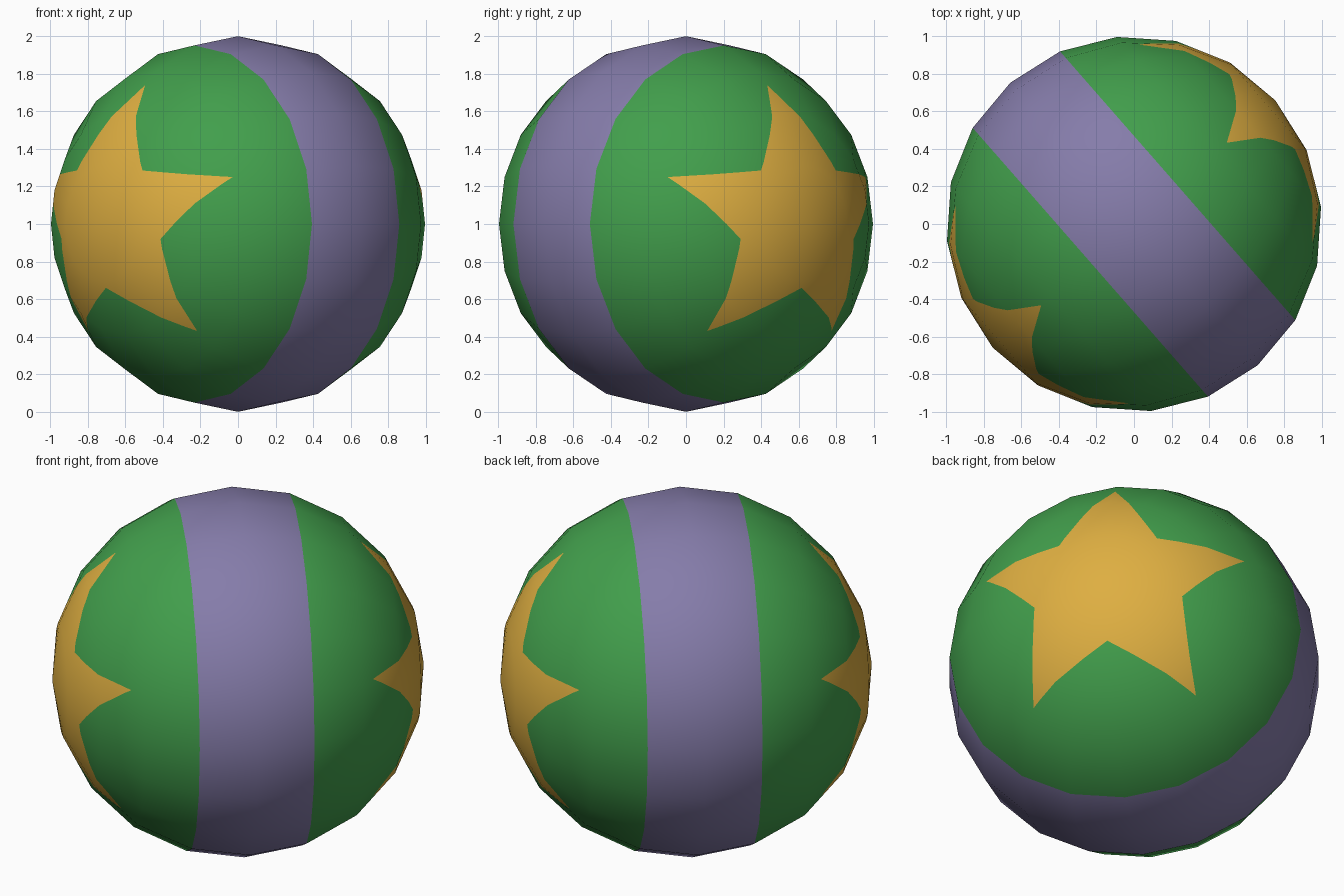
import bpy, bmesh, math
from mathutils import Vector

if "Cube" in bpy.data.objects:
    bpy.data.objects.remove(bpy.data.objects["Cube"])

# star outline seen along the ball's axis (right half, then mirrored)
half = [(0, .74), (.265, .285), (.70, .25), (.40, -.08), (.44, -.57), (0, -.34)]
star = half + [(-x, y) for x, y in half[-2:0:-1]]
edges = list(zip(star, star[1:] + star[:1]))


def in_star(p):
    inside = False
    for (x1, y1), (x2, y2) in edges:
        if (y1 > p.y) != (y2 > p.y) and p.x < x1 + (p.y - y1) * (x2 - x1) / (y2 - y1):
            inside = not inside
    return inside


def material(name, colour):
    m = bpy.data.materials.new(name)
    m.diffuse_color = (*colour, 1)
    m.use_nodes = True
    m.node_tree.nodes["Principled BSDF"].inputs["Base Color"].default_value = m.diffuse_color
    return m


# ball: 20 x 10 sphere whose axis runs through the two stars
bm = bmesh.new()
bmesh.ops.create_uvsphere(bm, u_segments=20, v_segments=10, radius=1)

# cut the star outlines into both end caps
for (x1, y1), (x2, y2) in edges:
    cap = [f for f in bm.faces if abs(f.calc_center_median().z) > .58]
    geom = cap + list({e for f in cap for e in f.edges}) + list({v for f in cap for v in f.verts})
    bmesh.ops.bisect_plane(bm, geom=geom, dist=1e-5, plane_co=(x1, y1, 0),
                           plane_no=Vector((y1 - y2, x2 - x1, 0)).normalized())

# colour by rule: middle band, star caps, rest
for f in bm.faces:
    f.smooth = True
    c = f.calc_center_median()
    if abs(c.z) < math.sin(math.radians(18)):
        f.material_index = 1
    elif abs(c.z) > .58 and in_star(c):
        f.material_index = 2

me = bpy.data.meshes.new("ball")
bm.to_mesh(me)
bm.free()
for m in (material("green", (.054, .345, .072)),
          material("purple", (.235, .202, .402)),
          material("yellow", (.73, .425, .053))):
    me.materials.append(m)

# round shading that ignores the extra cuts
me.normals_split_custom_set_from_vertices([v.co.normalized() for v in me.vertices])

ball = bpy.data.objects.new("ball", me)
bpy.context.collection.objects.link(ball)
ball.rotation_euler = (math.radians(90), 0, math.radians(131.2))
ball.location.z = 1
